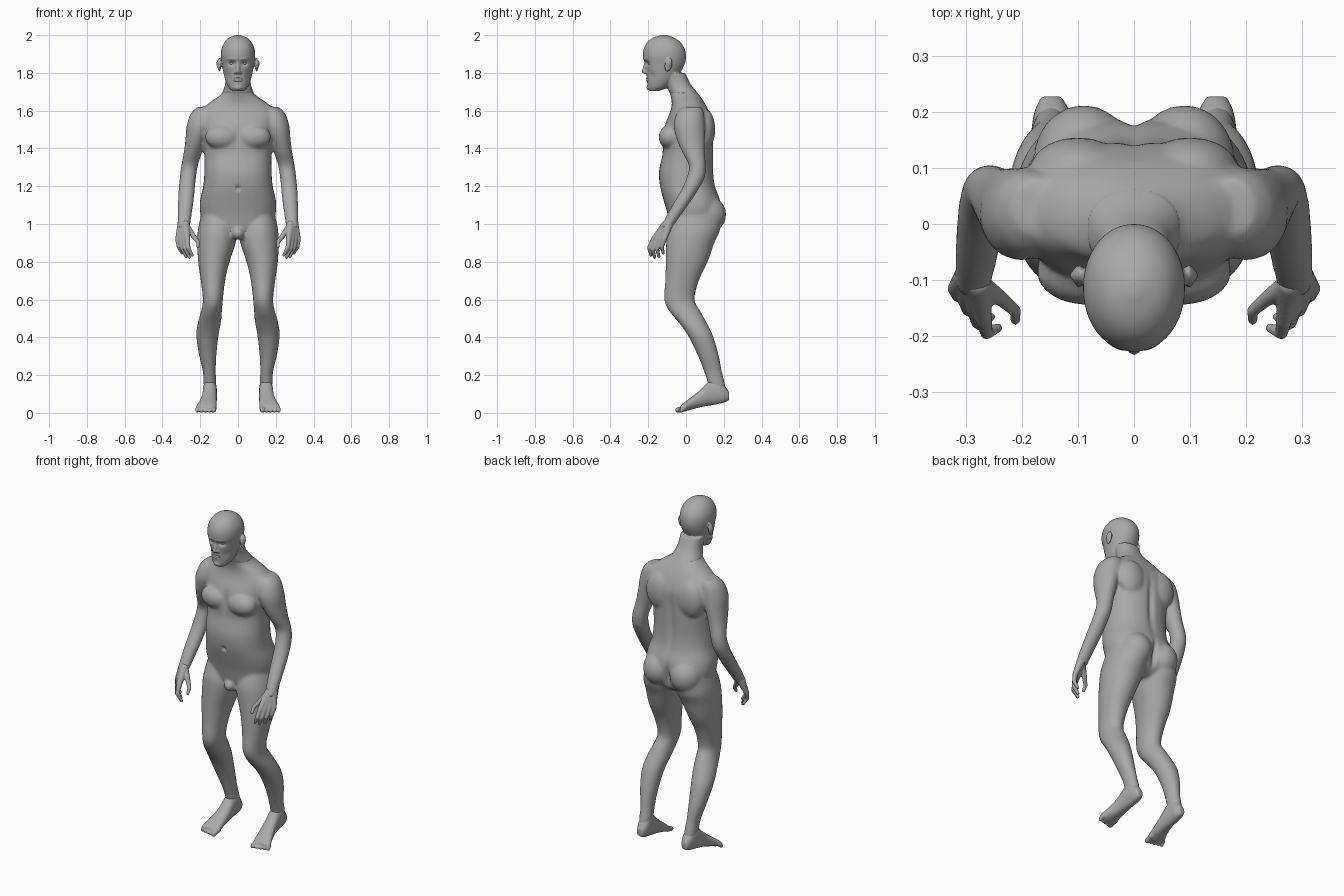
import bpy, bmesh, math
from mathutils import Vector, Matrix

cube = bpy.data.objects.get("Cube")
if cube:
    bpy.data.objects.remove(cube)

skin = bpy.data.materials.new("plain_grey")
skin.use_nodes = True
GREY = (0.4, 0.4, 0.4, 1)
skin.diffuse_color = GREY
skin.node_tree.nodes["Principled BSDF"].inputs["Base Color"].default_value = GREY


def smooth_rows(rows, steps=4):
    """Catmull-Rom resampling of the section rows."""
    out = []
    for i in range(len(rows) - 1):
        a, b, c, d = (Vector(rows[min(max(i + k, 0), len(rows) - 1)]) for k in (-1, 0, 1, 2))
        for s in range(steps):
            t = s / steps
            out.append(0.5 * (2 * b + (c - a) * t + (2 * a - 5 * b + 4 * c - d) * t * t
                              + (3 * b - a - 3 * c + d) * t ** 3))
    return out + [Vector(rows[-1])]


def loft(bm, rows, axis="z", power=2.3, count=32):
    """Rows are (position, x min, x max, depth min, depth max)."""
    rings = []
    for pos, x0, x1, d0, d1 in smooth_rows(rows):
        ring = []
        for k in range(count):
            a = math.tau * k / count
            c, s = math.cos(a), math.sin(a)
            u = (x0 + x1) / 2 + (x1 - x0) / 2 * math.copysign(abs(c) ** (2 / power), c)
            v = (d0 + d1) / 2 + (d1 - d0) / 2 * math.copysign(abs(s) ** (2 / power), s)
            ring.append(bm.verts.new((u, v, pos) if axis == "z" else (u, pos, v)))
        rings.append(ring)
    faces = [bm.faces.new(rings[0]), bm.faces.new(rings[-1])]
    for r, q in zip(rings, rings[1:]):
        for k in range(count):
            n = (k + 1) % count
            faces.append(bm.faces.new((r[k], r[n], q[n], q[k])))
    bmesh.ops.recalc_face_normals(bm, faces=faces)


def blob(bm, centre, radii, tilt=0):
    m = Matrix.Translation(centre) @ Matrix.Rotation(tilt, 4, "X") @ Matrix.Diagonal((*radii, 1))
    bmesh.ops.create_icosphere(bm, subdivisions=3, radius=1, matrix=m)


def chain(bm, points):
    """Rounded tapering limb through (x, y, z, radius) points."""
    for a, b in zip(points, points[1:]):
        a, b = Vector(a), Vector(b)
        for i in range(9):
            p = a.lerp(b, i / 8)
            bmesh.ops.create_icosphere(bm, subdivisions=2, radius=p[3], matrix=Matrix.Translation(p.xyz))


def finish(name, bm, voxel, rounds, ratio):
    """Mirror, fuse, soften and bake one body part."""
    mesh = bpy.data.meshes.new(name)
    bm.to_mesh(mesh)
    bm.free()
    obj = bpy.data.objects.new(name, mesh)
    bpy.context.collection.objects.link(obj)
    obj.modifiers.new("mirror", "MIRROR").use_mirror_merge = False
    fuse = obj.modifiers.new("fuse", "REMESH")
    fuse.mode, fuse.voxel_size = "VOXEL", voxel
    soft = obj.modifiers.new("soften", "SMOOTH")
    soft.factor, soft.iterations = 0.5, rounds
    baked = bpy.data.meshes.new_from_object(obj.evaluated_get(bpy.context.evaluated_depsgraph_get()))
    obj.modifiers.clear()
    obj.data = baked
    baked.materials.clear()
    baked.materials.append(skin)
    baked.shade_smooth()
    if ratio < 1:
        obj.modifiers.new("simplify", "DECIMATE").ratio = ratio
    return obj


def press(obj, centre, radii, push):
    """Push the surface softly around a point, on both sides."""
    for v in obj.data.vertices:
        p = Vector((abs(v.co.x), v.co.y, v.co.z)) - Vector(centre)
        d = sum((p[i] / radii[i]) ** 2 for i in range(3))
        if d < 6:
            v.co += Vector((math.copysign(push[0], v.co.x), push[1], push[2])) * math.exp(-d)


# Neck, shared by the body and the head
neck = [(1.69, -.085, .085, -.085, .065), (1.74, -.068, .068, -.105, .025), (1.8, -.066, .066, -.12, -.005)]

# Body: torso, arms and legs
body = bmesh.new()
torso = [(.93, .07, -.04, .11), (.97, .16, -.08, .16), (1.06, .2, -.1, .185), (1.13, .2, -.12, .18),
         (1.2, .184, -.138, .155), (1.28, .178, -.143, .145), (1.37, .178, -.125, .145),
         (1.45, .185, -.125, .145), (1.53, .2, -.11, .145), (1.59, .205, -.085, .125), (1.64, .155, -.075, .1)]
loft(body, [(z, -w, w, f, b) for z, w, f, b in torso] + neck)
loft(body, [(1.62, .13, .215, -.02, .08), (1.585, .12, .25, -.05, .095), (1.52, .13, .272, -.065, .1),
            (1.45, .165, .278, -.05, .1), (1.38, .19, .287, -.02, .1), (1.31, .212, .3, .015, .105),
            (1.25, .222, .308, .005, .1), (1.19, .228, .314, -.02, .07), (1.12, .235, .318, -.06, .025),
            (1.05, .245, .32, -.1, -.025), (.98, .255, .32, -.135, -.075)], power=2)
loft(body, [(1.05, .03, .195, -.07, .17), (.97, .005, .212, -.1, .18), (.9, .012, .216, -.105, .15),
            (.8, .045, .211, -.107, .115), (.7, .068, .197, -.11, .068), (.6, .08, .186, -.115, .045),
            (.54, .085, .195, -.09, .075), (.48, .09, .212, -.04, .108), (.41, .103, .221, .01, .142),
            (.31, .114, .207, .06, .172), (.22, .118, .186, .095, .19), (.16, .115, .183, .115, .205),
            (.1, .12, .176, .13, .215)], power=2.1)
blob(body, (.085, -.085, 1.46), (.09, .06, .065))
blob(body, (.09, .115, 1.05), (.09, .098, .1))
blob(body, (.1, .1, 1.5), (.085, .055, .11))
blob(body, (0, -.065, .95), (.035, .045, .035))
body = finish("body", body, .008, 8, .35)
press(body, (0, .15, 1.36), (.018, .06, .16), (0, -.014, 0))
press(body, (0, .21, 1.03), (.014, .07, .07), (0, -.03, 0))
press(body, (0, -.14, 1.19), (.01, .03, .012), (0, .016, 0))
press(body, (0, -.14, 1.46), (.016, .04, .06), (0, .01, 0))

# Head: skull, jaw, brow, nose, lips, eyes and ears
head = bmesh.new()
skull = [(1.703, .028, -.195, -.15), (1.72, .048, -.203, -.1), (1.755, .065, -.206, -.06),
         (1.8, .077, -.21, -.03), (1.85, .086, -.219, -.006), (1.89, .091, -.228, 0), (1.93, .087, -.223, -.008),
         (1.965, .07, -.203, -.032), (1.987, .046, -.172, -.065), (2, .012, -.13, -.1)]
loft(head, [(z, -w, w, f, b) for z, w, f, b in skull], power=2.05, count=48)
loft(head, neck)
chain(head, [(0, -.212, 1.855, .009), (0, -.223, 1.808, .012)])
blob(head, (.012, -.211, 1.803), (.009, .012, .009))
blob(head, (0, -.196, 1.722), (.022, .014, .014))
blob(head, (.098, -.093, 1.843), (.009, .02, .038), -.2)
head = finish("head", head, .0045, 4, 1)
press(head, (.033, -.205, 1.85), (.018, .04, .012), (0, .016, 0))
press(head, (.03, -.21, 1.873), (.026, .03, .007), (0, -.005, 0))
press(head, (.055, -.185, 1.785), (.016, .03, .025), (0, .006, 0))
press(head, (.109, -.092, 1.85), (.012, .011, .02), (-.008, 0, 0))
lips = bmesh.new()
for z in (1.77, 1.759):
    blob(lips, (0, -.2, z), (.025, .012, .0065))
lips = finish("lips", lips, .003, 2, 1)
eyes = bmesh.new()
blob(eyes, (.033, -.187, 1.85), (.014, .013, .0095))
eyes = finish("eyes", eyes, .003, 2, 1)

# Hands: four curled fingers fanned from index to little finger, and a thumb
hands = bmesh.new()
for i, length in enumerate((.92, 1.05, 1, .8)):
    t = i / 3
    wrist = Vector((.278 + .02 * t, -.108 + .016 * t, .995, .024))
    knuckle = Vector((.268 + .05 * t, -.17 + .055 * t, .92, .0155))
    joint = knuckle + Vector((-.005, -.027 + .01 * t, -.05, 0)) * length
    tip = joint + Vector((-.022, .01, -.042, 0)) * length
    joint[3], tip[3] = .012, .009
    chain(hands, [wrist, knuckle, joint, tip])
chain(hands, [(.272, -.11, .985, .02), (.235, -.135, .935, .014), (.212, -.155, .905, .011), (.212, -.172, .88, .009)])
finish("hands", hands, .004, 4, .6)

# Feet: heel raised, toes resting on the floor
feet = bmesh.new()
loft(feet, [(.228, .13, .165, .068, .11), (.2, .115, .178, .054, .15), (.16, .112, .184, .045, .185),
            (.12, .112, .187, .038, .165), (.08, .112, .192, .031, .125), (.03, .113, .206, .018, .085),
            (-.01, .115, .222, .007, .055), (-.03, .12, .222, .006, .036)], axis="y")
for i in range(5):
    x = .13 + .0215 * i
    r = .0145 if i == 0 else .0105
    chain(feet, [(x - .004, -.005, .026, r), (x, -.03 + .003 * i, .02, r), (x, -.044 + .005 * i, r, r)])
finish("feet", feet, .0045, 4, .6)
